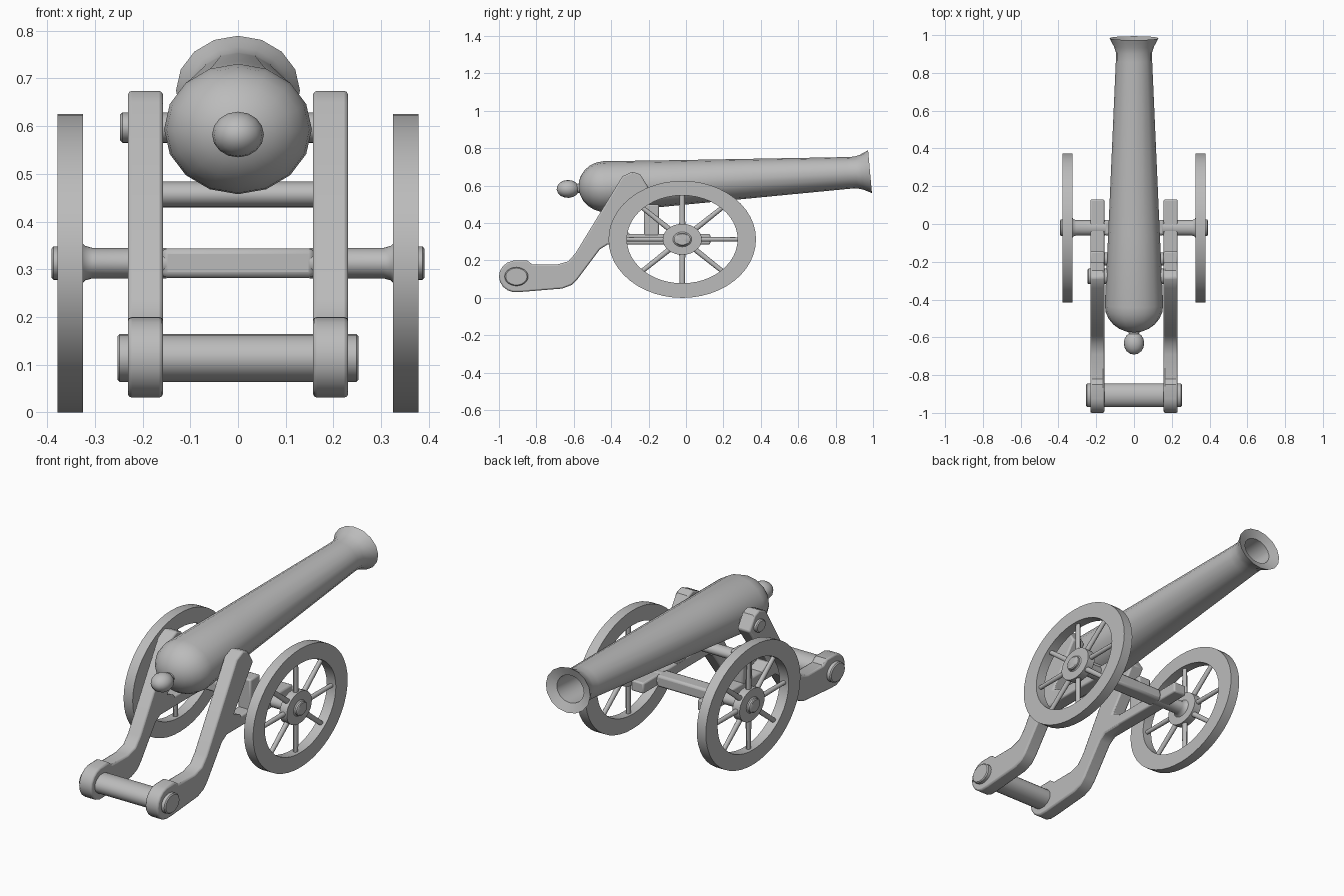
import bpy, bmesh, math
from mathutils import Matrix, Vector

cube = bpy.data.objects.get("Cube")
if cube:
    bpy.data.objects.remove(cube)

grey = bpy.data.materials.new("plain grey")
grey.use_nodes = True
grey.diffuse_color = (0.5, 0.5, 0.5, 1)
grey.node_tree.nodes["Principled BSDF"].inputs["Base Color"].default_value = (0.5, 0.5, 0.5, 1)

STRETCH = 1.26  # everything round is longer along y than it is high


def finish(name, bm, bevel=0, angle=35):
    bmesh.ops.remove_doubles(bm, verts=bm.verts, dist=0.0002)
    bmesh.ops.recalc_face_normals(bm, faces=bm.faces)
    mesh = bpy.data.meshes.new(name)
    bm.to_mesh(mesh)
    bm.free()
    mesh.materials.append(grey)
    ob = bpy.data.objects.new(name, mesh)
    bpy.context.collection.objects.link(ob)
    if bevel:
        mod = ob.modifiers.new("soft edges", 'BEVEL')
        mod.width, mod.segments, mod.limit_method = bevel, 2, 'ANGLE'
        mod.angle_limit = math.radians(40)
    bpy.ops.object.select_all(action='DESELECT')
    ob.select_set(True)
    bpy.context.view_layer.objects.active = ob
    bpy.ops.object.shade_smooth_by_angle(angle=math.radians(angle))
    return ob


def lathe(name, profile, matrix, sides=24, closed=False, angle=35):
    """Spin (along, radius) points about the local z axis."""
    bm = bmesh.new()
    rings = []
    for along, r in profile:
        turn = [2 * math.pi * i / sides for i in range(sides)]
        rings.append([bm.verts.new(matrix @ Vector((r * math.cos(a), r * math.sin(a), along))) for a in turn])
    pairs = list(zip(rings, rings[1:]))
    if closed:
        pairs.append((rings[-1], rings[0]))
    for a, b in pairs:
        for i in range(sides):
            j = (i + 1) % sides
            bm.faces.new((a[i], a[j], b[j], b[i]))
    return finish(name, bm, angle=angle)


def across(y, z):
    """Frame whose local z runs along x, stretched in y."""
    return Matrix.Translation((0, y, z)) @ Matrix.Diagonal((1, STRETCH, 1, 1)) @ Matrix.Rotation(math.pi / 2, 4, 'Y')


def rod(name, x0, x1, y, z, r, edge=0.005):
    return lathe(name, [(x0, 0), (x0, r - edge), (x0 + edge, r), (x1 - edge, r), (x1, r - edge), (x1, 0)],
                 across(y, z), 24)


def prism(name, outline, x0, x1, bevel=0.008):
    bm = bmesh.new()
    face = bm.faces.new([bm.verts.new((x0, y, z)) for y, z in outline])
    new = bmesh.ops.extrude_face_region(bm, geom=[face])["geom"]
    bmesh.ops.translate(bm, vec=(x1 - x0, 0, 0), verts=[v for v in new if isinstance(v, bmesh.types.BMVert)])
    return finish(name, bm, bevel)


def block(name, x0, x1, y0, y1, z0, z1, bevel=0.008):
    return prism(name, [(y0, z0), (y1, z0), (y1, z1), (y0, z1)], x0, x1, bevel)


# Barrel, tilted slightly upward, with breech ball and hollow flared muzzle
tilt = math.atan(0.072)
barrel_frame = (Matrix.Translation((0, -0.43, 0.594)) @ Matrix.Diagonal((1.13, STRETCH, 1, 1))
                @ Matrix.Rotation(tilt - math.pi / 2, 4, 'X'))
breech = [(-0.115 * math.cos(t), 0.137 * math.sin(t)) for t in [math.pi / 2 * i / 6 for i in range(7)]]
tube = [(0.3, 0.121), (1.03, 0.085), (1.065, 0.085), (1.09, 0.094), (1.11, 0.106), (1.125, 0.115)]
bore = [(1.122, 0.106), (1.11, 0.07), (0.75, 0.066), (0.75, 0)]
lathe("barrel", breech + tube + bore, barrel_frame, 16, angle=40)
ball = [(-0.16 - 0.048 * math.cos(math.pi * i / 8), 0.048 * math.sin(math.pi * i / 8)) for i in range(9)]
lathe("breech_ball", ball, barrel_frame, 16)
lathe("breech_neck", [(-0.15, 0.022), (-0.1, 0.026)], barrel_frame, 16)

# Side cheeks: rounded tail, sloping arm and angular head
tail = [(-0.91 + 0.09 * math.cos(a), 0.115 + 0.085 * math.sin(a))
        for a in [math.radians(d) for d in range(100, 261, 20)]]
arm = [(-0.88, 0.032), (-0.66, 0.05), (-0.61, 0.07), (-0.58, 0.1), (-0.46, 0.26), (-0.42, 0.285),
       (-0.3, 0.285), (-0.3, 0.345), (-0.36, 0.37), (-0.2, 0.59), (-0.245, 0.66), (-0.285, 0.675),
       (-0.34, 0.65), (-0.59, 0.24), (-0.63, 0.195), (-0.69, 0.178), (-0.82, 0.178), (-0.85, 0.2)]
wheel_frame = across(-0.02, 0.313)
for side, label in ((1, "left"), (-1, "right")):
    inner, outer = sorted((0.157 * side, 0.231 * side))
    prism(label + "_cheek", tail + arm, inner, outer)
    block(label + "_beam", inner, outer, -0.42, 0.13, 0.285, 0.342)
    block(label + "_post", inner, outer, -0.225, -0.145, 0.33, 0.5)

    # Wheel rim, hub and tapered spokes
    frame = wheel_frame @ Matrix.Diagonal((1, 1, side, 1))
    lathe(label + "_wheel_rim", [(0.325, 0.235), (0.325, 0.313), (0.378, 0.313), (0.378, 0.235)],
          frame, 48, closed=True)
    lathe(label + "_wheel_hub", [(0.15, 0.032), (0.305, 0.032), (0.32, 0.036), (0.328, 0.044), (0.33, 0.083),
                                 (0.372, 0.083), (0.373, 0.04), (0.378, 0.035), (0.387, 0.035),
                                 (0.391, 0.03), (0.391, 0)], frame, 32)
    for i in range(8):
        spoke = frame @ Matrix.Translation((0, 0, 0.351)) @ Matrix.Rotation(i * math.pi / 4, 4, 'Z') \
            @ Matrix.Rotation(math.pi / 2, 4, 'Y')
        lathe(label + "_spoke", [(0.07, 0.013), (0.24, 0.011)], spoke, 12)

# Cross members
block("axle_bed", -0.16, 0.16, -0.06, 0.02, 0.282, 0.344, 0.012)
rod("tail_bar", -0.253, 0.253, -0.907, 0.114, 0.05)
rod("upper_crossbar", -0.17, 0.17, -0.185, 0.457, 0.027)
rod("trunnion", -0.247, 0.2, -0.277, 0.597, 0.032)
